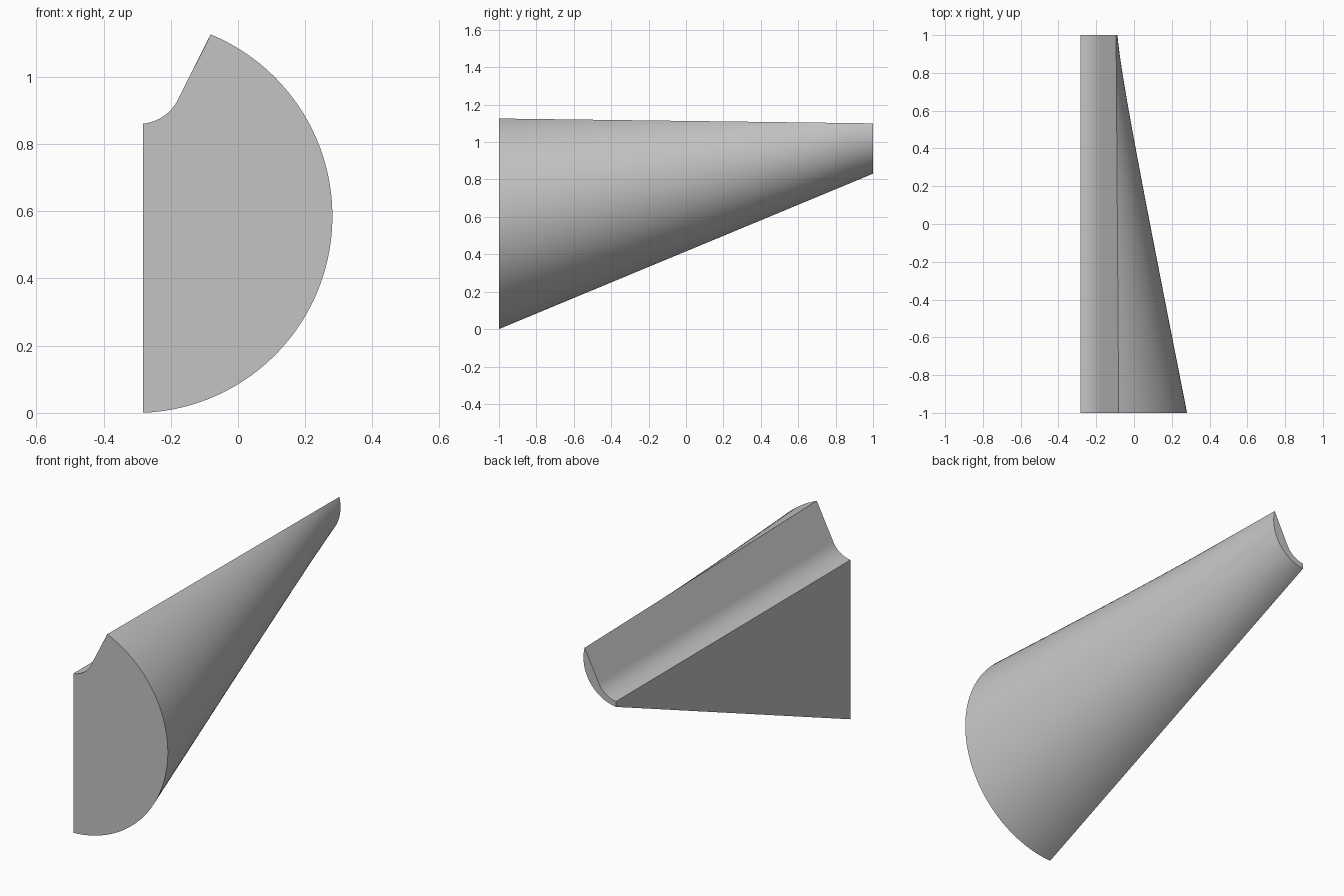
import bpy, bmesh
from math import radians, cos, sin

cube = bpy.data.objects.get("Cube")
if cube:
    bpy.data.objects.remove(cube, do_unlink=True)

grey = bpy.data.materials.new("plain grey")
grey.use_nodes = True
colour = (0.55, 0.55, 0.55, 1)
grey.diffuse_color = colour
grey.node_tree.nodes["Principled BSDF"].inputs["Base Color"].default_value = colour


def arc(cx, cz, r, start, end, steps):
    """Points on a circle in the xz plane, angles in degrees."""
    angles = [radians(start + (end - start) * i / steps) for i in range(steps + 1)]
    return [(cx + r * cos(a), cz + r * sin(a)) for a in angles]


# Channel along the top, the same at both ends
channel = arc(-0.295, 0.99, 0.13, -84.5, -25, 14)

# Rounded outer wall: wide at the front, narrow at the back
front = channel + arc(-0.304, 0.585, 0.585, 67.6, -87.9, 56)
back = channel + arc(-0.304, 1.046, 0.216, 14.5, -84.3, 56)

# Straight loft between the two profiles
RINGS = 16
bm = bmesh.new()
rings = []
for k in range(RINGS + 1):
    t = k / RINGS
    rings.append([bm.verts.new((a[0] + (b[0] - a[0]) * t, 2 * t - 1, a[1] + (b[1] - a[1]) * t))
                  for a, b in zip(front, back)])
count = len(front)
for r0, r1 in zip(rings, rings[1:]):
    for i in range(count):
        j = (i + 1) % count
        bm.faces.new((r0[i], r0[j], r1[j], r1[i]))
bm.faces.new(rings[0])
bm.faces.new(rings[-1])
bmesh.ops.recalc_face_normals(bm, faces=bm.faces)

mesh = bpy.data.meshes.new("tapered_bracket")
bm.to_mesh(mesh)
bm.free()
mesh.materials.append(grey)
bracket = bpy.data.objects.new("tapered_bracket", mesh)
bpy.context.collection.objects.link(bracket)

# Smooth curves with crisp corners
bpy.ops.object.select_all(action='DESELECT')
bracket.select_set(True)
bpy.context.view_layer.objects.active = bracket
bpy.ops.object.shade_smooth_by_angle(angle=radians(30))
